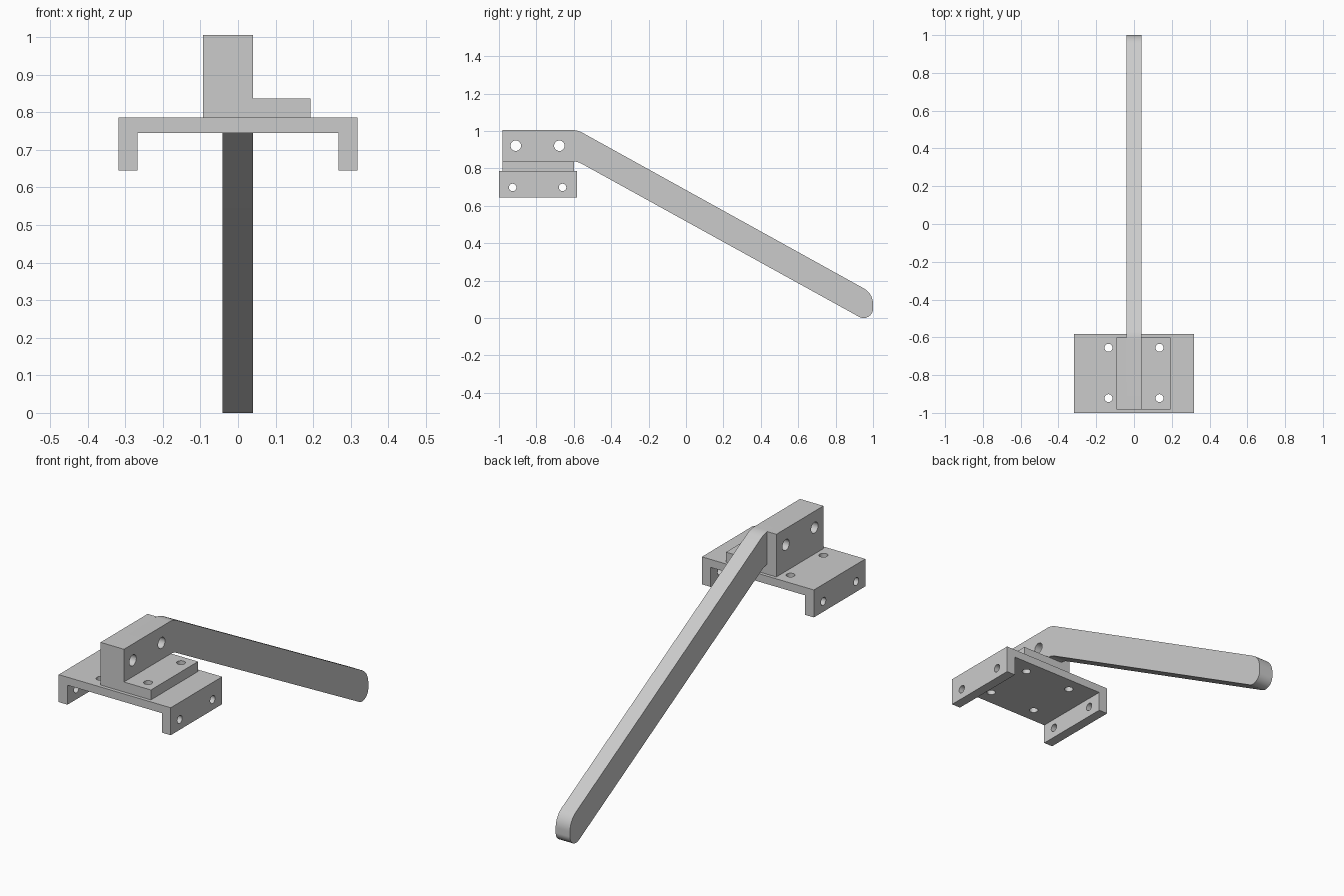
import bpy
import bmesh
from math import pi, sin, tan
from mathutils import Vector, Matrix

cube = bpy.data.objects.get("Cube")
if cube:
    bpy.data.objects.remove(cube, do_unlink=True)

grey = bpy.data.materials.new("light grey")
grey.use_nodes = True
grey.diffuse_color = (0.6, 0.6, 0.6, 1)
grey.node_tree.nodes["Principled BSDF"].inputs["Base Color"].default_value = grey.diffuse_color


def add_object(name, bm):
    bmesh.ops.recalc_face_normals(bm, faces=bm.faces)
    mesh = bpy.data.meshes.new(name)
    bm.to_mesh(mesh)
    bm.free()
    mesh.materials.append(grey)
    obj = bpy.data.objects.new(name, mesh)
    bpy.context.collection.objects.link(obj)
    return obj


def rounded(corners, steps=12):
    """Turn (u, v, radius) corners into an outline with true arcs."""
    outline = []
    for i, (u, v, r) in enumerate(corners):
        p = Vector((u, v))
        if r == 0:
            outline.append(p)
            continue
        a = (Vector(corners[i - 1][:2]) - p).normalized()
        b = (Vector(corners[(i + 1) % len(corners)][:2]) - p).normalized()
        half = a.angle(b) / 2
        reach = r / tan(half)
        centre = p + (a + b).normalized() * (r / sin(half))
        start, end = p + a * reach - centre, p + b * reach - centre
        for k in range(steps + 1):
            outline.append(centre + start.lerp(end, k / steps).normalized() * r)
    return outline


def extrude(name, outline, axis, low, high):
    """Sweep an outline along x (outline is y, z) or y (outline is x, z)."""
    bm = bmesh.new()
    place = (lambda u, v: (low, u, v)) if axis == "x" else (lambda u, v: (u, low, v))
    face = bm.faces.new([bm.verts.new(place(u, v)) for u, v in outline])
    swept = bmesh.ops.extrude_face_region(bm, geom=[face])["geom"]
    shift = Vector((high - low, 0, 0) if axis == "x" else (0, high - low, 0))
    verts = [g for g in swept if isinstance(g, bmesh.types.BMVert)]
    bmesh.ops.translate(bm, verts=verts, vec=shift)
    # The starting face is left in place, so the solid is closed
    if not face.is_valid or any(e.is_boundary for e in bm.edges):
        bmesh.ops.holes_fill(bm, edges=bm.edges)
    return add_object(name, bm)


# Channel-shaped base
base = extrude("channel_base", [
    (-0.318, 0.645), (-0.268, 0.645), (-0.268, 0.745), (0.268, 0.745),
    (0.268, 0.645), (0.318, 0.645), (0.318, 0.786), (-0.318, 0.786)],
    "y", -1.0, -0.583)

# L-shaped mount holding the arm
mount = extrude("angle_mount", [
    (-0.093, 0.786), (0.193, 0.786), (0.193, 0.837), (-0.041, 0.837),
    (-0.041, 1.005), (-0.093, 1.005)], "y", -0.982, -0.6)

# Bent lever arm with rounded tip
arm = extrude("lever_arm", rounded([
    (-0.982, 0.837, 0), (-0.58, 0.837, 0.1), (1.0, -0.035, 0.05),
    (1.0, 0.131, 0.095), (-0.58, 1.005, 0.12), (-0.982, 1.005, 0)]),
    "x", -0.041, 0.04)

# Hole cutters: vertical screws, side screws, arm bolts
bm = bmesh.new()


def drill(centre, radius, depth, sideways):
    matrix = Matrix.Translation(centre)
    if sideways:
        matrix = matrix @ Matrix.Rotation(pi / 2, 4, "Y")
    bmesh.ops.create_cone(bm, cap_ends=True, segments=32, radius1=radius,
                          radius2=radius, depth=depth, matrix=matrix)


for y in (-0.922, -0.655):
    for x in (-0.135, 0.135):
        drill((x, y, 0.8), 0.021, 0.13, False)
for y in (-0.927, -0.66):
    for x in (-0.293, 0.293):
        drill((x, y, 0.698), 0.02, 0.1, True)
for y in (-0.91, -0.677):
    drill((-0.03, y, 0.921), 0.028, 0.3, True)
cutter = add_object("hole_cutter", bm)
cutter.hide_render = True

for obj in (base, mount, arm):
    mod = obj.modifiers.new("holes", "BOOLEAN")
    mod.operation = "DIFFERENCE"
    mod.solver = "EXACT"
    mod.object = cutter
    bpy.ops.object.select_all(action="DESELECT")
    obj.select_set(True)
    bpy.context.view_layer.objects.active = obj
    bpy.ops.object.modifier_apply(modifier=mod.name)
    bpy.ops.object.shade_smooth_by_angle(angle=pi / 6)

bpy.data.objects.remove(cutter, do_unlink=True)
